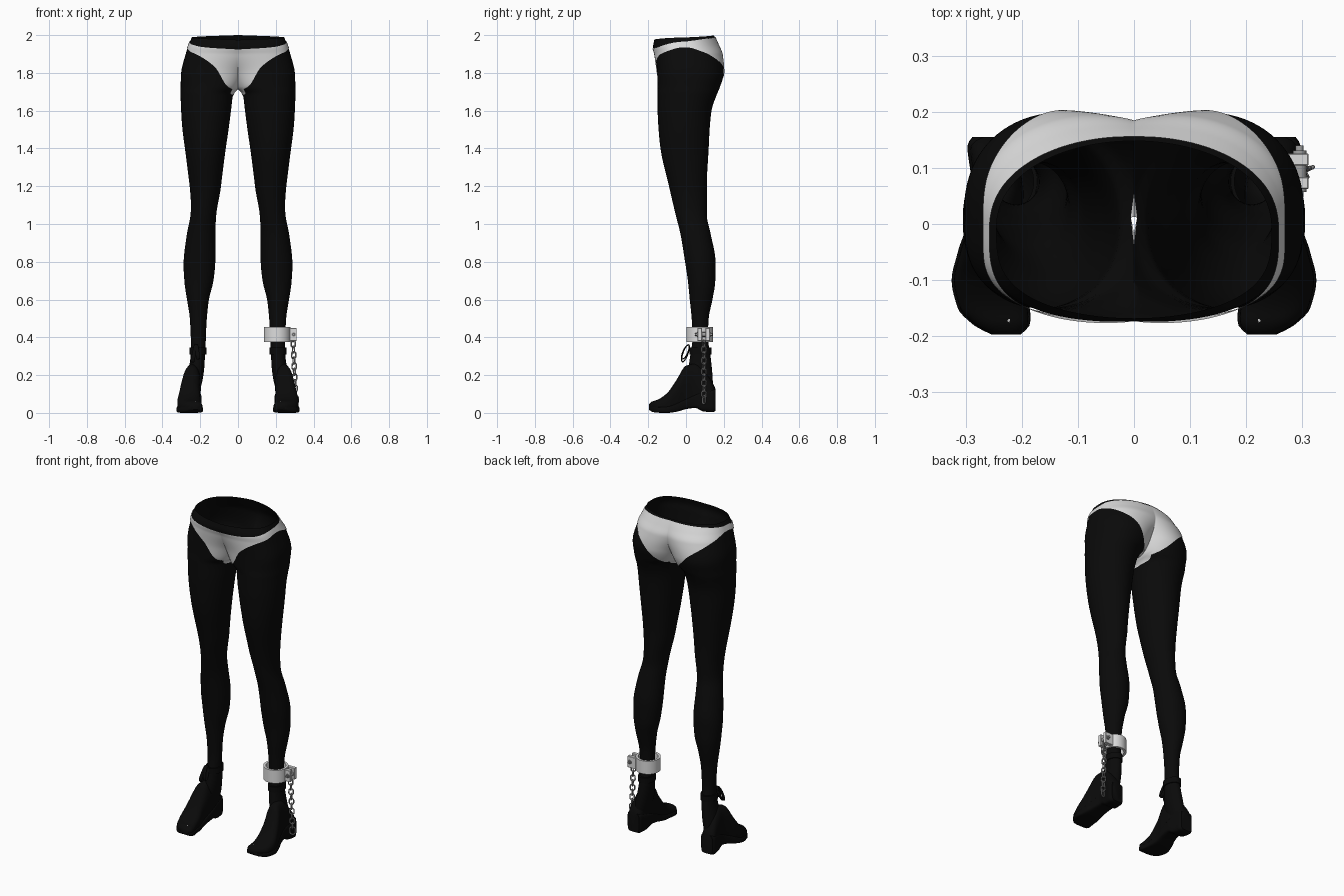
import bpy, bmesh, math
from mathutils import Vector, Matrix

if "Cube" in bpy.data.objects:
    bpy.data.objects.remove(bpy.data.objects["Cube"])


def material(name, r, g, b):
    m = bpy.data.materials.new(name)
    m.diffuse_color = (r, g, b, 1)
    m.use_nodes = True
    m.node_tree.nodes["Principled BSDF"].inputs["Base Color"].default_value = m.diffuse_color
    return m


BLACK = material("black", 0.003, 0.003, 0.003)
WHITE = material("soft white", 0.72, 0.72, 0.72)
METAL = material("grey metal", 0.36, 0.36, 0.36)


def finish(bm, name, mat, angle=40):
    bmesh.ops.remove_doubles(bm, verts=bm.verts, dist=1e-4)
    bmesh.ops.recalc_face_normals(bm, faces=bm.faces)
    me = bpy.data.meshes.new(name)
    bm.to_mesh(me)
    bm.free()
    me.materials.append(mat)
    me.shade_smooth()
    me.set_sharp_from_angle(angle=math.radians(angle))
    ob = bpy.data.objects.new(name, me)
    bpy.context.collection.objects.link(ob)
    return ob


def add_grid(bm, rows, closed=False, caps=False, loop_rows=False):
    vs = [[bm.verts.new(p) for p in r] for r in rows]
    n = len(rows[0])
    for i in range(len(vs) if loop_rows else len(vs) - 1):
        a, b = vs[i], vs[(i + 1) % len(vs)]
        for j in range(n if closed else n - 1):
            k = (j + 1) % n
            bm.faces.new((a[j], a[k], b[k], b[j]))
    if caps:
        bm.faces.new(vs[0])
        bm.faces.new(vs[-1])


def smooth_table(table, x):
    """Monotone cubic interpolation of rows (x, value, value...)."""
    x = min(max(x, table[0][0]), table[-1][0])
    i = 0
    while i < len(table) - 2 and x > table[i + 1][0]:
        i += 1

    def slope(k, c):
        if k == 0 or k == len(table) - 1:
            return 0 if len(table) < 2 else sec(min(k, len(table) - 2), c)
        s, t = sec(k - 1, c), sec(k, c)
        return 0 if s * t <= 0 else 2 * s * t / (s + t)

    def sec(k, c):
        return (table[k + 1][c] - table[k][c]) / (table[k + 1][0] - table[k][0])

    h = table[i + 1][0] - table[i][0]
    t = (x - table[i][0]) / h
    out = []
    for c in range(1, len(table[0])):
        a, b = table[i][c], table[i + 1][c]
        out.append(a * (2*t**3 - 3*t*t + 1) + b * (3*t*t - 2*t**3)
                   + h * slope(i, c) * (t**3 - 2*t*t + t) + h * slope(i + 1, c) * (t**3 - t*t))
    return out


# Half-body sections: z, centre x, radius x, front y, back y, front squareness
BODY = [
    (0.10, .245, .040, .02, .145, 1), (0.20, .225, .042, .01, .14, 1),
    (0.30, .213, .038, .022, .13, 1), (0.40, .210, .040, .035, .116, 1),
    (0.50, .210, .045, .03, .12, 1), (0.60, .212, .058, .02, .14, 1),
    (0.70, .207, .077, .01, .155, 1), (0.80, .204, .084, -.005, .156, 1),
    (0.95, .195, .075, -.03, .13, 1), (1.05, .183, .068, -.055, .11, 1),
    (1.20, .173, .083, -.09, .11, 1), (1.40, .173, .108, -.135, .12, 1),
    (1.50, .172, .122, -.145, .125, 1), (1.60, .169, .132, -.15, .135, .95),
    (1.69, .165, .140, -.15, .165, .85), (1.72, .150, .154, -.15, .178, .75),
    (1.80, .130, .171, -.152, .199, .6), (1.90, .070, .207, -.165, .19, .6),
    (1.95, .035, .227, -.174, .17, .6), (2.00, 0, .245, -.168, .148, .65)]


def body_point(u, z, side, grow=0.0):
    """Surface point; u runs front centre (0), outer side (.5), back centre (1)."""
    cx, rx, yf, yb, p = smooth_table(BODY, z)
    tmax = math.pi if cx >= rx else math.acos(-cx / rx)
    t = tmax * (2 * u - 1)
    cy, ry = (yf + yb) / 2, (yb - yf) / 2
    s, c = math.sin(t), math.cos(t)
    q = p if s < 0 else 1 - .3 * (1 - p)
    y = cy + math.copysign(abs(s) ** q, s) * (ry + grow)
    x = max(cx + (rx + grow) * c, 0)
    if u in (0, 1) and cx < rx:
        x = 0
    drop = .025 * max(0, (z - 1.9) / .1) * (1 - u)
    return Vector((side * x, y, z - drop))


# Hips and legs, open at the waist
bm = bmesh.new()
zs = [.1 + i * .025 for i in range(63)] + [1.66 + i * .01 for i in range(35)]
for side in (-1, 1):
    add_grid(bm, [[body_point(j / 64, z, side) for j in range(65)] for z in zs])
finish(bm, "hips_and_legs", BLACK, 80)

# Briefs, a thin shell following the hips between two edge curves
LOW = [(0, 1.68), (.07, 1.685), (.112, 1.73), (.16, 1.83), (.27, 1.89), (.42, 1.925),
       (.5, 1.94), (.6, 1.915), (.72, 1.87), (.8, 1.825), (.87, 1.745), (.93, 1.69), (1, 1.68)]
HIGH = [(0, 1.932), (.25, 1.945), (.5, 1.975), (.75, 1.988), (1, 1.992)]
bm = bmesh.new()
for side in (-1, 1):
    rows = []
    for j in range(121):
        u = j / 120
        lo, hi = smooth_table(LOW, u)[0], smooth_table(HIGH, u)[0]
        rows.append([body_point(u, lo + (hi - lo) * k / 28, side, .004) for k in range(29)])
    add_grid(bm, rows)
finish(bm, "briefs", WHITE, 80)

# Shoe sections along the foot: y, centre x, half width, bottom z, top z
FOOT = [(-.197, .228, .022, .022, .045), (-.18, .236, .046, .010, .06),
        (-.15, .250, .060, .005, .070), (-.10, .259, .062, .004, .105),
        (-.05, .256, .054, .010, .175), (0, .246, .047, .024, .25),
        (.05, .240, .043, .030, .26), (.09, .244, .043, .012, .23),
        (.14, .250, .043, .008, .16), (.155, .250, .034, .014, .13)]
WEDGE = [(-.197, .030), (-.10, .035), (0, .075), (.08, .11), (.155, .125)]


def foot_rows(side, sole):
    rows = []
    for i in range(45):
        y = -.197 + .352 * i / 44
        xc, hw, zb, zt = smooth_table(FOOT, y)
        p = .85
        if sole:
            zt, hw, p = min(zt, smooth_table(WEDGE, y)[0]), hw + .004, .3
            zb -= .004
        row = []
        for j in range(28):
            a = 2 * math.pi * j / 28
            c, s = math.cos(a), math.sin(a)
            q = p if s > 0 else .4
            row.append((side * (xc + hw * math.copysign(abs(c) ** q, c)), y,
                        (zb + zt) / 2 + (zt - zb) / 2 * math.copysign(abs(s) ** q, s)))
        rows.append(row)
    return rows


def ring(name, mat, cx, cy, rx, ry, z0, z1, wall):
    """Hollow upright band."""
    bm = bmesh.new()
    prof = [(0, z0), (0, z1), (-wall, z1), (-wall, z0)]
    rows = [[(cx + (rx + d) * math.cos(a), cy + (ry + d) * math.sin(a), z) for d, z in prof]
            for a in (2 * math.pi * i / 40 for i in range(40))]
    add_grid(bm, rows, closed=True, loop_rows=True)
    return finish(bm, name, mat)


NAILS = [(.225, -.168, .011), (.264, -.159, .006), (.287, -.147, .006),
         (.303, -.128, .005), (.315, -.105, .004)]
for side, tag in ((-1, "left"), (1, "right")):
    for name, sole in (("foot", False), ("wedge_sole", True)):
        bm = bmesh.new()
        add_grid(bm, foot_rows(side, sole), closed=True, caps=True)
        finish(bm, f"{tag}_{name}", BLACK, 50)
    # Toes and toenails
    toes, nails = bmesh.new(), bmesh.new()
    for x, y, r in NAILS:
        for b, off, sc in ((toes, (0, .012, .042), (r * 1.35, r + .014, .018)),
                           (nails, (0, 0, .055), (r, r * 1.1, .008))):
            m = Matrix.Translation((side * x + off[0], y + off[1], off[2])) @ Matrix.Diagonal((*sc, 1))
            bmesh.ops.create_uvsphere(b, u_segments=14, v_segments=8, radius=1, matrix=m)
    finish(toes, f"{tag}_toes", BLACK, 80)
    finish(nails, f"{tag}_toenails", WHITE, 80)
    ring(f"{tag}_ankle_strap", BLACK, side * .212, .076, .045, .058, .31, .345, .012)


def add_tube(bm, path, r, flat=1.0, n=8):
    """Closed tube round a planar loop of points."""
    m = len(path)
    normal = (path[m // 4] - path[0]).cross(path[m // 2] - path[0]).normalized()
    rows = []
    for i, p in enumerate(path):
        tan = (path[(i + 1) % m] - path[i - 1]).normalized()
        out = tan.cross(normal)
        rows.append([p + out * r * math.cos(2 * math.pi * k / n)
                     + normal * r * flat * math.sin(2 * math.pi * k / n) for k in range(n)])
    add_grid(bm, rows, closed=True, loop_rows=True)


# Dangling ribbon loop tied at the front of one ankle
bm = bmesh.new()
for tilt, low in ((-.02, .27), (.012, .285)):
    loop = []
    for i in range(24):
        a = 2 * math.pi * i / 24
        w, h = math.sin(a), (1 + math.cos(a)) / 2
        loop.append(Vector((-.222 + tilt * (1 - h), .012 - .03 * (1 - h) + .014 * w, low + (.36 - low) * h)))
    add_tube(bm, loop, .003, 3.5)
finish(bm, "ribbon_loop", BLACK)

# Shackle band with clasp lugs and bolt
ring("shackle_band", WHITE, .207, .072, .070, .070, .375, .455, .014)


def box(name, mat, lo, hi):
    bm = bmesh.new()
    c = [(a + b) / 2 for a, b in zip(lo, hi)]
    s = [b - a for a, b in zip(lo, hi)]
    bmesh.ops.create_cube(bm, size=1, matrix=Matrix.Translation(c) @ Matrix.Diagonal((*s, 1)))
    bmesh.ops.bevel(bm, geom=bm.edges[:], offset=.002, segments=1, affect='EDGES')
    return finish(bm, name, mat, 30)


box("clasp_lug_front", WHITE, (.255, .062, .380), (.311, .084, .450))
box("clasp_lug_back", WHITE, (.255, .104, .380), (.311, .126, .450))
bm = bmesh.new()
for r, length in ((.007, .092), (.012, .074)):
    bmesh.ops.create_cone(bm, cap_ends=True, segments=16, radius1=r, radius2=r, depth=length,
                          matrix=Matrix.Translation((.295, .094, .415)) @ Matrix.Rotation(math.pi / 2, 4, 'X'))
finish(bm, "clasp_bolt", METAL)

# Chain of alternating oval links
bm = bmesh.new()
COUNT = 12
for i in range(COUNT):
    f = i / (COUNT - 1)
    big = 1.25 if i == COUNT - 1 else 1
    centre = Vector((.291 + .014 * f, .095, .395 - .325 * f))
    ang = math.radians(25 if i % 2 else 115)
    side = Vector((math.cos(ang), math.sin(ang), 0))
    path = []
    for k in range(20):
        a = 2 * math.pi * k / 20
        path.append(centre + side * .0125 * big * math.cos(a)
                    + Vector((0, 0, .0115 * math.sin(a) + math.copysign(.007, math.sin(a + .01)))) * big)
    add_tube(bm, path, .0038)
finish(bm, "chain", METAL, 60)
